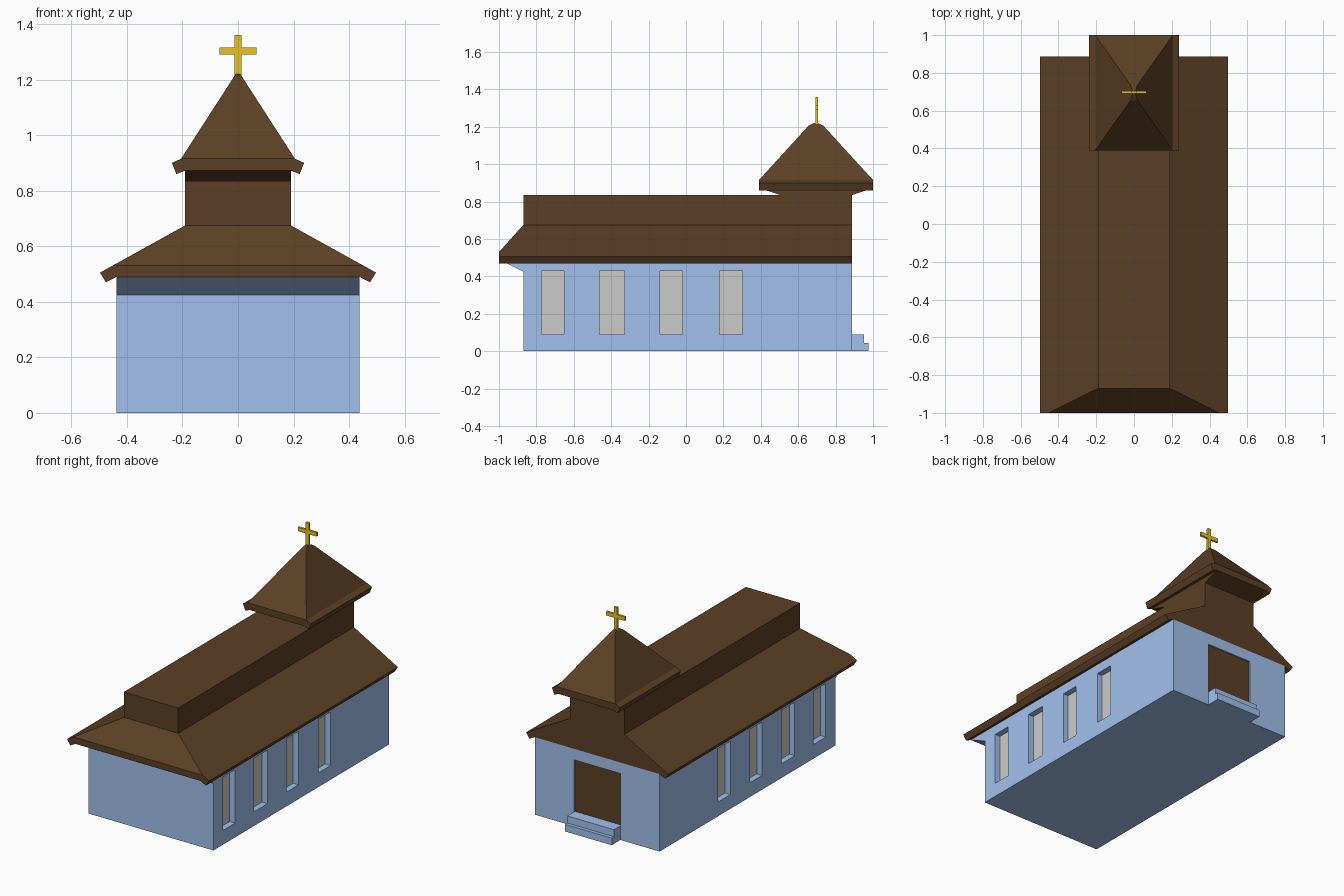
import bpy, bmesh
from mathutils import Vector

if "Cube" in bpy.data.objects:
    bpy.data.objects.remove(bpy.data.objects["Cube"])


def material(name, color):
    m = bpy.data.materials.new(name)
    m.diffuse_color = (*color, 1)
    m.use_nodes = True
    m.node_tree.nodes["Principled BSDF"].inputs["Base Color"].default_value = m.diffuse_color
    return m


BLUE = material("blue_wall", (0.361, 0.530, 0.838))
BROWN = material("brown_wood", (0.107, 0.051, 0.019))
GOLD = material("gold", (0.81, 0.546, 0.017))


def finish(name, bm, mat=None):
    bmesh.ops.recalc_face_normals(bm, faces=bm.faces)
    me = bpy.data.meshes.new(name)
    bm.to_mesh(me)
    bm.free()
    ob = bpy.data.objects.new(name, me)
    bpy.context.collection.objects.link(ob)
    if mat:
        me.materials.append(mat)
    return ob


def loft(rings):
    """Skin a stack of equal-sized point rings and cap both ends."""
    bm = bmesh.new()
    loops = [[bm.verts.new(p) for p in ring] for ring in rings]
    n = len(loops[0])
    for a, b in zip(loops, loops[1:]):
        for i in range(n):
            j = (i + 1) % n
            bm.faces.new((a[i], a[j], b[j], b[i]))
    bm.faces.new(loops[0])
    bm.faces.new(loops[-1])
    return bm


def prism(profile, axis, a, b):
    """Extrude a (y, z) profile along x, or an (x, z) profile along y."""
    place = (lambda u, v, t: (t, u, v)) if axis == "x" else (lambda u, v, t: (u, t, v))
    return loft([[place(u, v, t) for u, v in profile] for t in (a, b)])


def add_box(bm, x0, x1, y0, y1, z0, z1):
    vs = bmesh.ops.create_cube(bm, size=1)["verts"]
    for v in vs:
        v.co = Vector(((x0 + x1) / 2 + v.co.x * (x1 - x0),
                       (y0 + y1) / 2 + v.co.y * (y1 - y0),
                       (z0 + z1) / 2 + v.co.z * (z1 - z0)))


def box(name, dims, mat=None):
    bm = bmesh.new()
    add_box(bm, *dims)
    return finish(name, bm, mat)


def mirrored(half):
    """Complete a right-hand (x, z) profile with its left-hand mirror."""
    return half + [(-x, z) for x, z in reversed(half)]


FRONT, BACK, HALF = -0.87, 0.888, 0.437
WINDOWS = [(-0.773, -0.653), (-0.463, -0.33), (-0.138, -0.018), (0.179, 0.302)]
RECESS = 0.04

# Walls, with the sloping soffit at the front
walls = finish("walls", prism([(FRONT, 0), (BACK, 0), (BACK, 0.49), (-1, 0.49), (FRONT, 0.425)],
                              "x", -HALF, HALF), BLUE)

# Window and door recesses, with their panes
cut = bmesh.new()
for i, (y0, y1) in enumerate(WINDOWS):
    for side, label in ((1, "right"), (-1, "left")):
        inner, outer = side * (HALF - RECESS), side * (HALF + 0.05)
        add_box(cut, *sorted((inner, outer)), y0, y1, 0.09, 0.428)
        box(f"window_pane_{label}_{i + 1}",
            (*sorted((inner - side * 0.004, inner + side * 0.002)), y0, y1, 0.09, 0.428))
add_box(cut, -0.163, 0.163, BACK - 0.012, BACK + 0.05, 0.09, 0.42)
cutter = finish("opening_cutter", cut)
cutter.hide_render = True
cutter.hide_viewport = True
mod = walls.modifiers.new("openings", "BOOLEAN")
mod.operation, mod.solver, mod.object = "DIFFERENCE", "EXACT", cutter
box("door", (-0.163, 0.163, BACK - 0.016, BACK - 0.010, 0.09, 0.42), BROWN)

# Door steps
finish("door_steps", prism([(BACK, 0), (0.975, 0), (0.975, 0.045), (0.953, 0.045),
                            (0.953, 0.09), (BACK, 0.09)], "x", -0.163, 0.163), BLUE)

# Main roof: gabled at the back, cut to a hip at the front
roof = prism(mirrored([(0.19, 0.675), (0.497, 0.505), (0.475, 0.47), (HALF, 0.49)]), "y", -1, BACK)
hip_normal = Vector((0, -(0.675 - 0.53), 1 + FRONT))
bmesh.ops.bisect_plane(roof, geom=roof.verts[:] + roof.edges[:] + roof.faces[:], dist=1e-5,
                       plane_co=(0, -1, 0.53), plane_no=hip_normal, clear_outer=True)
bmesh.ops.holes_fill(roof, edges=[e for e in roof.edges if e.is_boundary])
finish("main_roof", roof, BROWN)

# Raised nave along the ridge
box("raised_nave", (-0.19, 0.19, FRONT, BACK, 0.67, 0.835), BROWN)

# Tower: flared soffit, eaves slab and spire
finish("tower_soffit", prism([(0.505, 0.835), (BACK, 0.835), (1, 0.872), (0.39, 0.872)],
                             "x", -0.19, 0.19), BROWN)
finish("tower_eaves", prism(mirrored([(0.205, 0.915), (0.238, 0.90), (0.222, 0.86), (0.19, 0.872)]),
                            "y", 0.39, 1), BROWN)
spire = [(0.205, 0.305, 0.915), (0.018, 0.04, 1.205), (0.009, 0.012, 1.22)]
finish("spire", loft([[(sx * hx, 0.695 + sy * hy, z)
                       for sx, sy in ((-1, -1), (1, -1), (1, 1), (-1, 1))]
                      for hx, hy, z in spire]), BROWN)

# Cross, one plus-shaped profile
finish("cross", prism(mirrored([(0.012, 1.215), (0.012, 1.29), (0.066, 1.29), (0.066, 1.315),
                                (0.012, 1.315), (0.012, 1.36)]), "y", 0.692, 0.705), GOLD)
